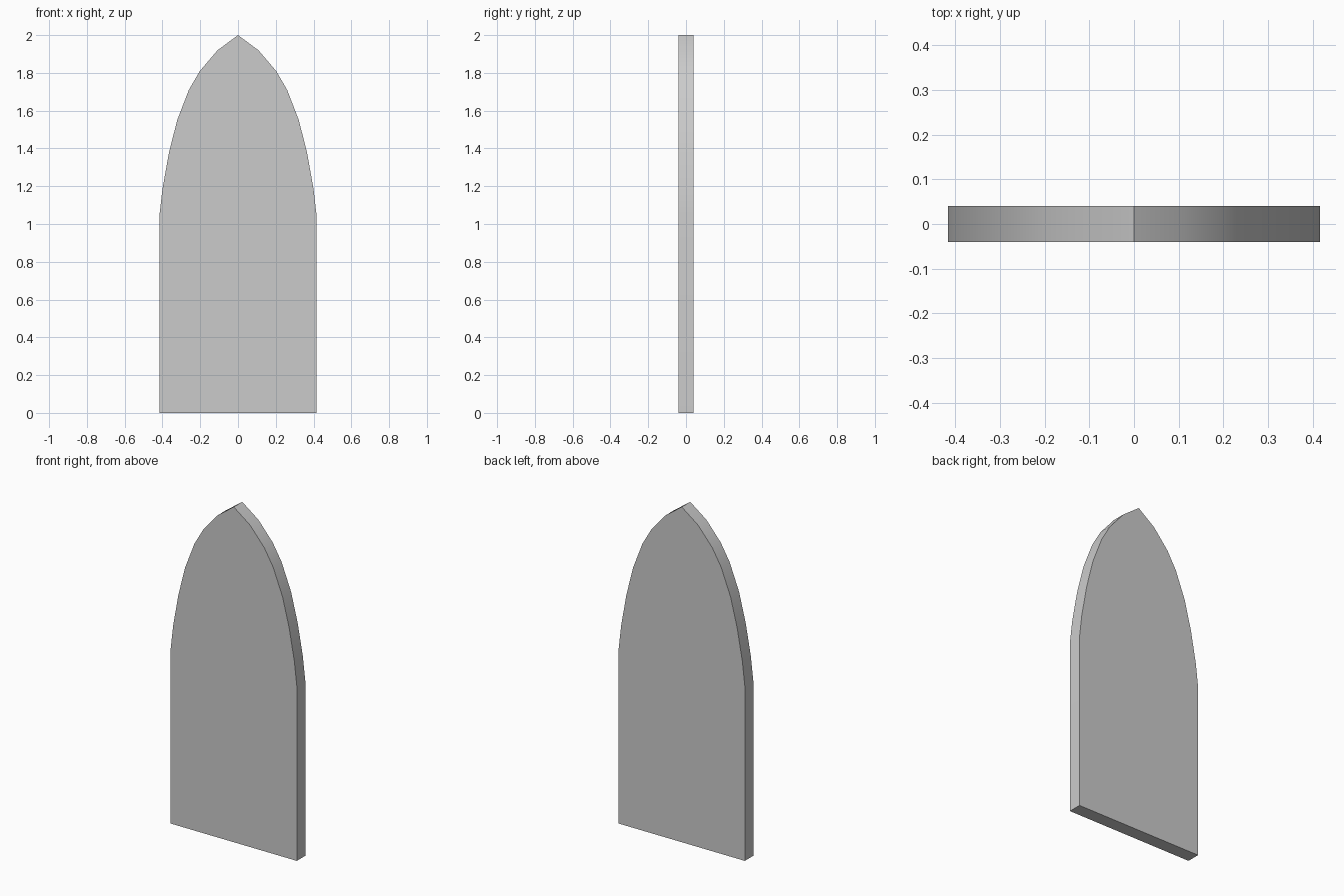
import bpy, bmesh, math

if "Cube" in bpy.data.objects:
    bpy.data.objects.remove(bpy.data.objects["Cube"])

# Right half of the pointed-arch outline (x, z), from base to just below the tip
HALF = [(0.416, 0.0), (0.416, 1.045), (0.40, 1.185), (0.366, 1.375), (0.322, 1.55),
        (0.26, 1.71), (0.202, 1.81), (0.108, 1.92)]
TIP = (0.0, 2.0)
THICK = 0.08


def extrude_profile(name, outline, depth):
    """Extrude a closed x-z outline along y, centred on y = 0."""
    bm = bmesh.new()
    face = bm.faces.new([bm.verts.new((x, -depth / 2, z)) for x, z in outline])
    ext = bmesh.ops.extrude_face_region(bm, geom=[face])
    moved = [v for v in ext["geom"] if isinstance(v, bmesh.types.BMVert)]
    bmesh.ops.translate(bm, vec=(0, depth, 0), verts=moved)
    bmesh.ops.recalc_face_normals(bm, faces=bm.faces)
    mesh = bpy.data.meshes.new(name)
    bm.to_mesh(mesh)
    bm.free()
    obj = bpy.data.objects.new(name, mesh)
    bpy.context.collection.objects.link(obj)
    return obj


# Arched panel: right half, tip, mirrored left half
outline = HALF + [TIP] + [(-x, z) for x, z in reversed(HALF)]
panel = extrude_profile("arched_panel", outline, THICK)

# Smooth curved rim, crisp front and back edges
bpy.context.view_layer.objects.active = panel
panel.select_set(True)
bpy.ops.object.shade_smooth_by_angle(angle=math.radians(30))
